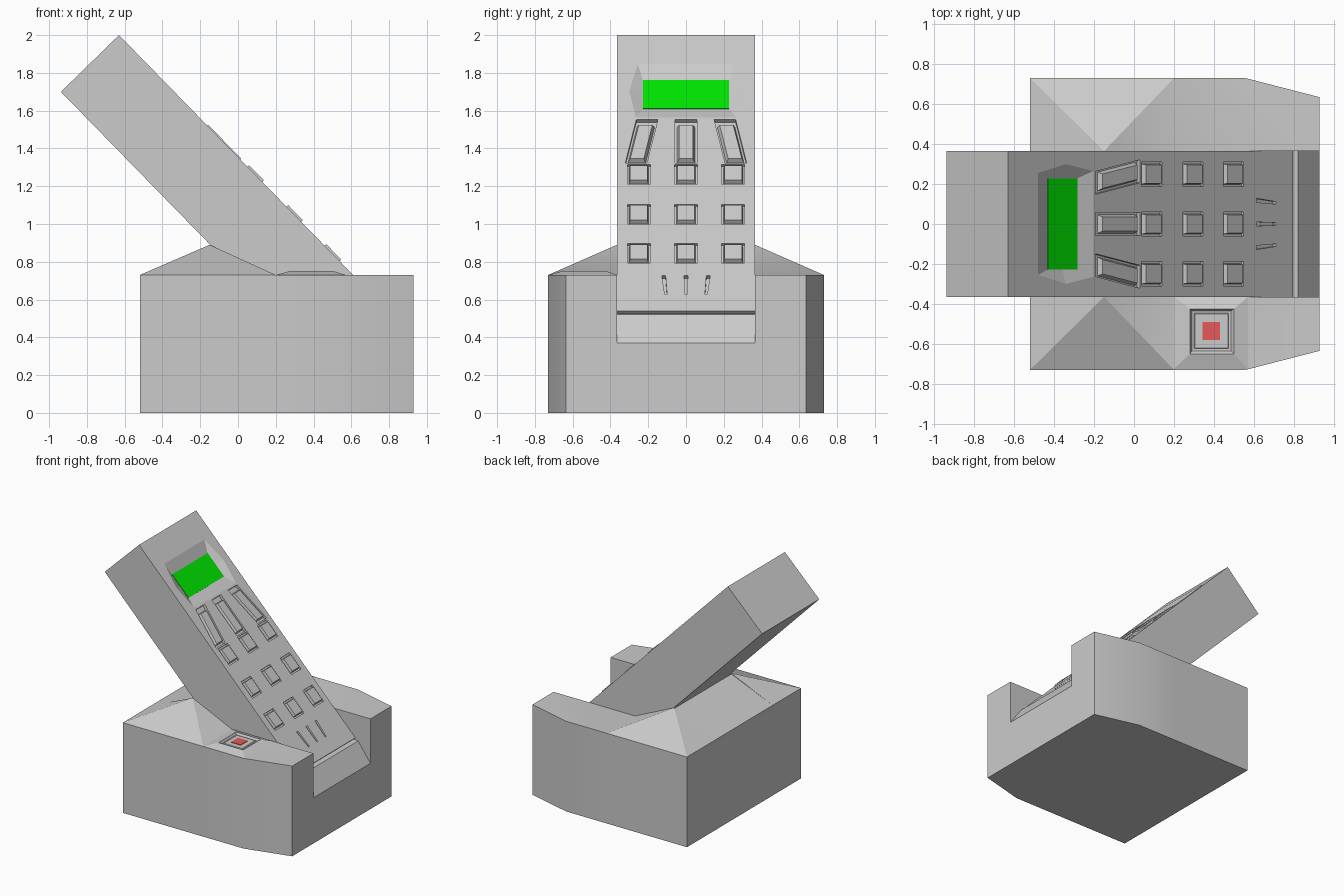
import bpy, bmesh, math
from mathutils import Matrix, Vector

if "Cube" in bpy.data.objects:
    bpy.data.objects.remove(bpy.data.objects["Cube"])

W = 0.365                                   # half width of handset and cradle slot
D = Vector((1.24, 0, -1.27)).normalized()   # down the handset face
Y = Vector((0, 1, 0))
N = D.cross(Y)                              # out of the handset face
TILT = Matrix((D, Y, N)).transposed().to_4x4()
TILT.translation = (-0.63, 0, 2.0)


def add_loft(bm, rings):
    """Closed shell through rings of equal point count."""
    loops = [[bm.verts.new(p) for p in r] for r in rings]
    for a, b in zip(loops, loops[1:]):
        for i in range(len(a)):
            j = (i + 1) % len(a)
            bm.faces.new((a[i], a[j], b[j], b[i]))
    bm.faces.new(loops[0][::-1])
    bm.faces.new(loops[-1])


def rect(x0, x1, y0, y1, z):
    return [(x0, y0, z), (x1, y0, z), (x1, y1, z), (x0, y1, z)]


def finish(name, bm, matrix=None, smooth=False):
    bmesh.ops.recalc_face_normals(bm, faces=bm.faces)
    me = bpy.data.meshes.new(name)
    bm.to_mesh(me)
    bm.free()
    ob = bpy.data.objects.new(name, me)
    bpy.context.collection.objects.link(ob)
    if matrix:
        ob.matrix_world = matrix
    if smooth:
        bpy.ops.object.select_all(action='DESELECT')
        ob.select_set(True)
        bpy.context.view_layer.objects.active = ob
        bpy.ops.object.shade_smooth_by_angle(angle=math.radians(30))
    return ob


def lofts(name, shells, matrix=None):
    bm = bmesh.new()
    for s in shells:
        add_loft(bm, s)
    return finish(name, bm, matrix)


def colour(ob, rgb):
    mat = bpy.data.materials.new(ob.name + "_colour")
    mat.diffuse_color = (*rgb, 1)
    mat.use_nodes = True
    mat.node_tree.nodes["Principled BSDF"].inputs["Base Color"].default_value = mat.diffuse_color
    ob.data.materials.append(mat)


# Base sides: blocks with a low hill rising to the handset's back
def base_side(name, s):
    plan = [(-0.52, W), (-0.15, W), (0.2, W), (0.93, W),
            (0.93, 0.635), (0.56, 0.73), (0.2, 0.73), (-0.52, 0.73)]
    bm = bmesh.new()
    lo = [bm.verts.new((x, s * y, 0)) for x, y in plan]
    hi = [bm.verts.new((x, s * y, 0.89 if i == 1 else 0.73)) for i, (x, y) in enumerate(plan)]
    bm.faces.new(lo)
    for i in range(8):
        j = (i + 1) % 8
        bm.faces.new((lo[i], lo[j], hi[j], hi[i]))
    for f in ((0, 1, 7), (1, 6, 7), (1, 2, 6), (2, 3, 4, 5, 6)):
        bm.faces.new([hi[i] for i in f])
    finish(name, bm, smooth=True)


base_side("base_side_left", 1)
base_side("base_side_right", -1)

# Base centre: cradle with front ramp and rear slope
profile = [(-0.52, 0), (0.93, 0), (0.93, 0.37), (0.82, 0.522), (0.78, 0.527),
           (0.6, 0.4), (0.2, 0.5), (-0.15, 0.885), (-0.52, 0.73)]
lofts("base_cradle", [[[(x, y, z) for x, z in profile] for y in (-W, W)]])

# Base button: raised surround, sunken well and red cap
lofts("button_surround", [[
    rect(0.2, 0.57, -0.725, -W, 0.73), rect(0.28, 0.5, -0.65, -0.425, 0.752),
    rect(0.29, 0.485, -0.635, -0.435, 0.735)]])
lofts("button_plinth", [[rect(0.3, 0.475, -0.625, -0.445, 0.733),
                         rect(0.305, 0.47, -0.62, -0.45, 0.743)]])
cap = lofts("red_button", [[rect(0.343, 0.43, -0.58, -0.49, 0.74),
                            rect(0.343, 0.43, -0.58, -0.49, 0.747)]])
colour(cap, (0.8, 0.1, 0.1))

# Handset body, in tilted space: x down the face, z out of it
handset = lofts("handset", [[rect(0, 2.04, -W, W, -0.43), rect(0, 2.04, -W, W, 0)]], TILT)

# Recesses and the raised keys that sit in them
cuts, keys = [], []


def hexagon(u0, u1, y_top, y_mid, y_low, z):
    m = (u0 + u1) / 2
    return [(u0, -y_top, z), (m, -y_mid, z), (u1, -y_low, z),
            (u1, y_low, z), (m, y_mid, z), (u0, y_top, z)]


cuts.append([hexagon(0.215, 0.61, 0.255, 0.3, 0.265, z) for z in (0.05, 0)]
            + [hexagon(0.31, 0.52, 0.228, 0.228, 0.228, -0.027)])

for side in (-1, 0, 1):
    # fanned long key below the screen
    def strip(u0, u1, h, z):
        ya, yb = [side * (0.205 + 0.06 * (u - 0.62) / 0.33) for u in (u0, u1)]
        return [(u0, ya - h, z), (u1, yb - h, z), (u1, yb + h, z), (u0, ya + h, z)]
    cuts.append([strip(0.625, 0.945, 0.057, z) for z in (0.05, -0.022)])
    keys.append([strip(0.66, 0.93, 0.05, -0.03), strip(0.67, 0.92, 0.036, 0.006)])
    # column of square keys
    y = side * 0.25
    for u in (1.03, 1.325, 1.615):
        cuts.append([rect(u - 0.073, u + 0.073, y - 0.061, y + 0.061, z) for z in (0.05, -0.015)])
        keys.append([rect(u - 0.062, u + 0.062, y - 0.052, y + 0.052, -0.02),
                     rect(u - 0.055, u + 0.055, y - 0.046, y + 0.046, 0.012)])
    # mouthpiece slot
    ym, t = side * 0.112, side * 0.006
    cuts.append([[(1.78, ym + t - 0.01, z), (1.92, ym - t - 0.006, z),
                  (1.92, ym - t + 0.006, z), (1.78, ym + t + 0.01, z)] for z in (0.05, -0.02)])

cutter = lofts("handset_cutter", cuts, TILT)
cutter.hide_render = True
mod = handset.modifiers.new("recesses", 'BOOLEAN')
mod.object = cutter
mod.operation = 'DIFFERENCE'
mod.solver = 'EXACT'
bpy.context.view_layer.objects.active = handset
bpy.ops.object.modifier_apply(modifier=mod.name)
bpy.data.objects.remove(cutter)

lofts("keypad", keys, TILT)

# Green display
screen = lofts("screen", [[rect(0.31, 0.52, -0.227, 0.227, z) for z in (-0.035, -0.024)]], TILT)
colour(screen, (0.0, 0.8, 0.0))
